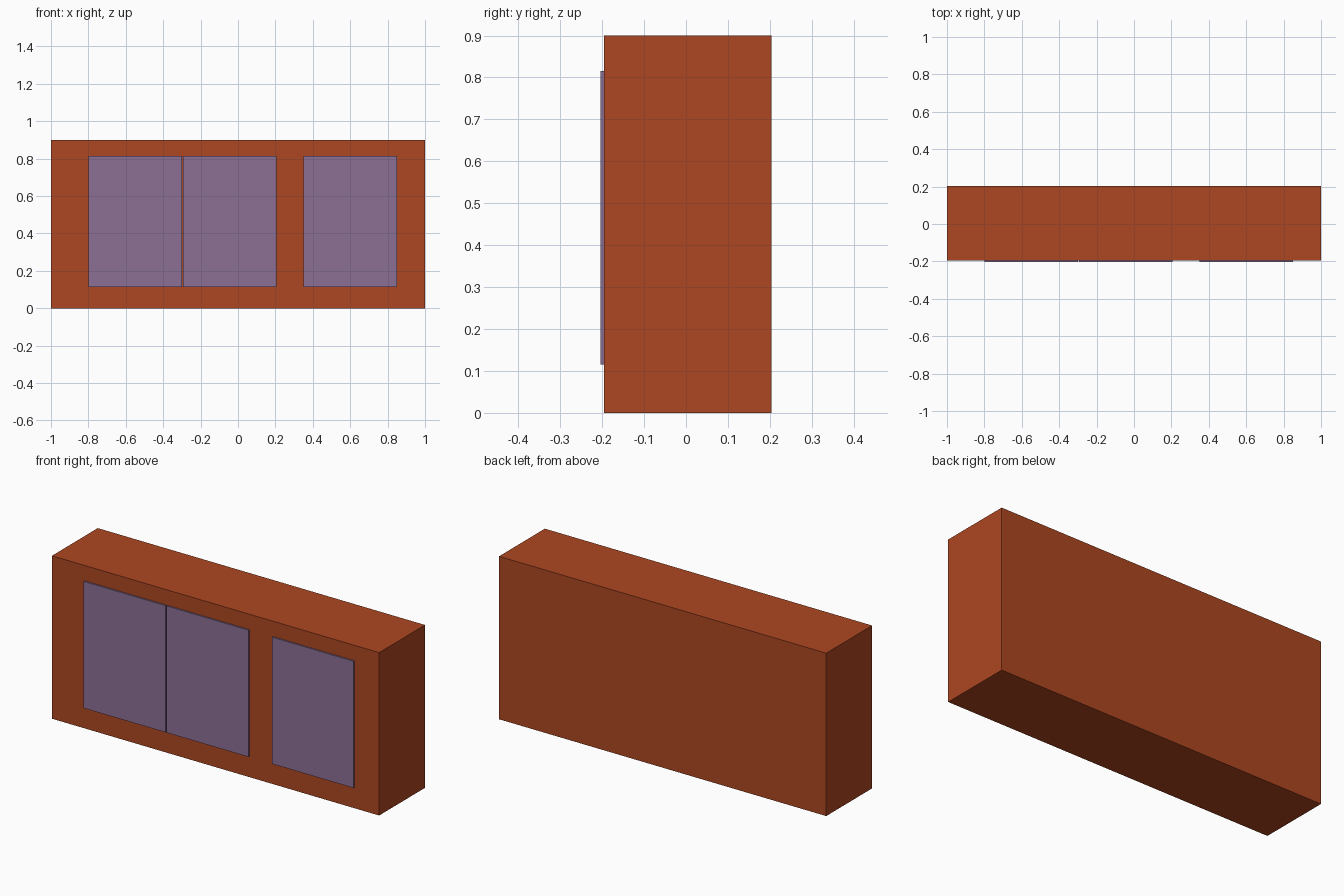
import bpy

if "Cube" in bpy.data.objects:
    bpy.data.objects.remove(bpy.data.objects["Cube"])


def material(name, rgb):
    mat = bpy.data.materials.new(name)
    mat.diffuse_color = (*rgb, 1.0)
    mat.use_nodes = True
    mat.node_tree.nodes["Principled BSDF"].inputs["Base Color"].default_value = mat.diffuse_color
    return mat


def box(name, low, high, mat):
    centre = [(a + b) / 2 for a, b in zip(low, high)]
    bpy.ops.mesh.primitive_cube_add(size=1, location=centre)
    obj = bpy.context.object
    obj.name = name
    obj.scale = [b - a for a, b in zip(low, high)]
    bpy.ops.object.transform_apply(location=False, rotation=False, scale=True)
    obj.data.materials.append(mat)
    return obj


rust = material("rust_orange", (0.423, 0.061, 0.015))
mauve = material("dusty_mauve", (0.262, 0.162, 0.301))

BACK, FACE, FRONT = 0.204, -0.196, -0.2045
PANEL_WIDTH = 0.5

# Cabinet body
box("cabinet_body", (-1, FACE, 0), (1, BACK, 0.9), rust)

# Thin door panels on the front
for name, left in (("left_door", -0.80), ("middle_door", -0.293), ("right_door", 0.35)):
    box(name, (left, FRONT, 0.115), (left + PANEL_WIDTH, FACE, 0.815), mauve)
